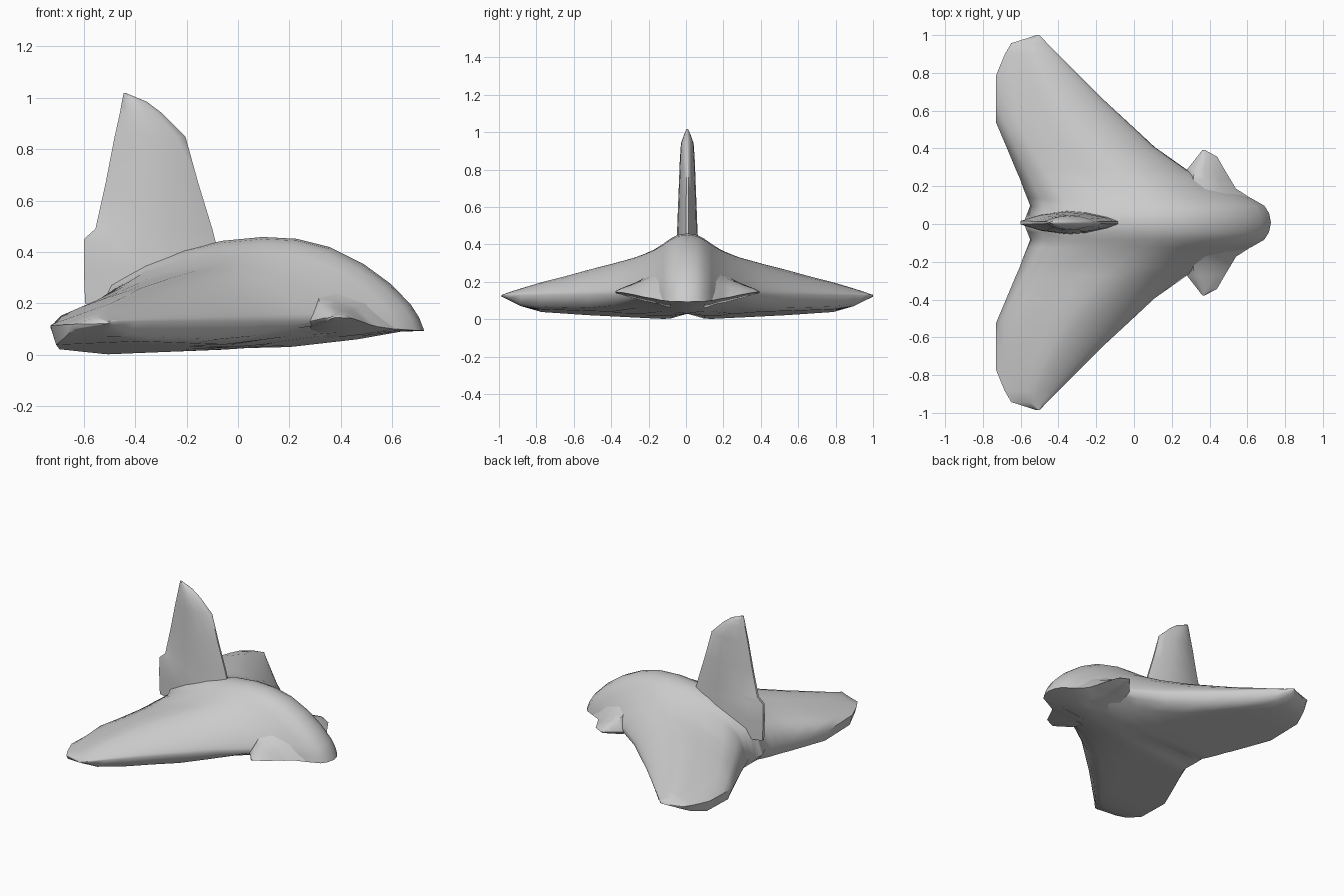
import bpy, bmesh, math

cube = bpy.data.objects.get("Cube")
if cube:
    bpy.data.objects.remove(cube, do_unlink=True)

grey = bpy.data.materials.new("light grey hull")
grey.use_nodes = True
grey.diffuse_color = (0.6, 0.6, 0.6, 1)
grey.node_tree.nodes["Principled BSDF"].inputs["Base Color"].default_value = (0.6, 0.6, 0.6, 1)
CENTRE_Y = 0.007


def loft(name, rings, angle=60):
    """Skin a list of closed rings and cap both ends."""
    bm = bmesh.new()
    loops = [[bm.verts.new((x, y + CENTRE_Y, z)) for x, y, z in ring] for ring in rings]
    n = len(loops[0])
    for a, b in zip(loops, loops[1:]):
        for i in range(n):
            j = (i + 1) % n
            bm.faces.new((a[i], a[j], b[j], b[i]))
    bm.faces.new(loops[0])
    bm.faces.new(loops[-1])
    bmesh.ops.remove_doubles(bm, verts=bm.verts, dist=0.0005)
    bmesh.ops.recalc_face_normals(bm, faces=bm.faces)
    mesh = bpy.data.meshes.new(name)
    bm.to_mesh(mesh)
    bm.free()
    mesh.materials.append(grey)
    ob = bpy.data.objects.new(name, mesh)
    bpy.context.collection.objects.link(ob)
    bpy.ops.object.select_all(action='DESELECT')
    ob.select_set(True)
    bpy.context.view_layer.objects.active = ob
    bpy.ops.object.shade_smooth_by_angle(angle=math.radians(angle))


# Blended hull and swept wing: domed sections along y
# (y, leading x, trailing x, crown height, leading edge height)
PROFILE = [(0, 0), (0.015, 0.14), (0.04, 0.28), (0.1, 0.5), (0.18, 0.71), (0.28, 0.89),
           (0.38, 0.98), (0.48, 1), (0.6, 0.96), (0.72, 0.87), (0.84, 0.72), (0.94, 0.5), (1, 0)]


def underside(x, y):
    z = 0.03 + (x - 0.2) * (0.114 if x > 0.2 else 0.043) + 0.07 * max(0, y - 0.1)
    z += 0.22 * y * min(max(x / 0.3, 0), 1)  # keel under the nose
    if x < 0.1:
        z += 0.3 * max(0, 0.1 - y) * min((0.1 - x) / 0.5, 1)  # groove along the rear centre
    return max(z, 0.125 - (1 - y) * 0.5, 0)


def hull_ring(side, y, lead, trail, crown, edge):
    chord = lead - trail
    back = 0.09 + 0.03 * y
    ring = []
    for t, f in PROFILE:
        # the rear half thins out toward the tips
        f *= 1 - 1.3 * max(0, y - 0.2) * max(0, t - 0.48) / 0.52
        ring.append((lead - chord * t, side * y, edge + (back - edge) * t + (crown - edge) * f))
    for t in (0.95, 0.86, 0.6, 0.4, 0.2, 0.07):
        x = lead - chord * t
        lift = 0.012 if t == 0.07 else 0
        ring.append((x, side * y, min(underside(x, y) + lift, edge - 0.003)))
    return ring


stations = [
    (0, 0.725, -0.585, 0.46, 0.093), (0.05, 0.715, -0.565, 0.452, 0.094),
    (0.09, 0.69, -0.55, 0.432, 0.095), (0.13, 0.62, -0.565, 0.405, 0.10),
    (0.18, 0.47, -0.585, 0.38, 0.115), (0.235, 0.38, -0.605, 0.36, 0.125),
    (0.28, 0.28, -0.625, 0.345, 0.13), (0.4, 0.11, -0.675, 0.31, 0.13),
    (0.53, -0.03, -0.73, 0.275, 0.13), (0.65, -0.16, -0.73, 0.24, 0.13),
    (0.78, -0.29, -0.73, 0.205, 0.13), (0.89, -0.40, -0.685, 0.17, 0.13),
    (0.95, -0.46, -0.65, 0.15, 0.13), (0.993, -0.50, -0.515, 0.133, 0.13)]
loft("hull_and_wing", [hull_ring(-1, *s) for s in stations[:0:-1]] + [hull_ring(1, *s) for s in stations])


# Forward winglets, tallest near the rear (y, front x, rear x, top, edge, bottom)
def winglet_ring(side, y, front, rear, top, edge, low):
    d = front - rear
    pts = [(front, edge), (front - d * 0.25, edge + (top - edge) * 0.55),
           (front - d * 0.55, edge + (top - edge) * 0.9), (rear + d * 0.2, top),
           (rear, edge), (rear + d * 0.1, low), (front - d * 0.4, (low + edge) / 2)]
    return [(x, side * y, z) for x, z in pts]


for side, label in ((1, "left"), (-1, "right")):
    loft(label + "_winglet", [winglet_ring(side, *s) for s in [
        (0.09, 0.64, 0.22, 0.33, 0.10, 0.055), (0.135, 0.61, 0.23, 0.29, 0.10, 0.07),
        (0.18, 0.54, 0.25, 0.25, 0.11, 0.085), (0.23, 0.51, 0.265, 0.22, 0.118, 0.098),
        (0.28, 0.48, 0.28, 0.195, 0.13, 0.11), (0.35, 0.44, 0.335, 0.167, 0.143, 0.13),
        (0.385, 0.375, 0.362, 0.15, 0.145, 0.14)]])


# Tail fin: slim pointed sections along z (z, front x, rear x, half thickness)
def fin_ring(z, front, rear, w):
    d = front - rear
    half = [(0, 0.12), (0.12, 0.5), (0.35, 0.9), (0.55, 1), (0.8, 0.7), (1, 0.15)]
    right = [(front - d * t, -w * f, z) for t, f in half]
    return right + [(x, -y, z) for x, y, z in reversed(right)]


loft("tail_fin", [fin_ring(*s) for s in [
    (0.2, 0.0, -0.595, 0.064), (0.33, -0.05, -0.6, 0.062), (0.45, -0.09, -0.6, 0.056),
    (0.49, -0.1, -0.555, 0.054), (0.67, -0.155, -0.515, 0.047), (0.85, -0.205, -0.48, 0.04),
    (0.94, -0.295, -0.46, 0.034), (0.985, -0.355, -0.452, 0.018), (1.018, -0.435, -0.445, 0.004)]])
